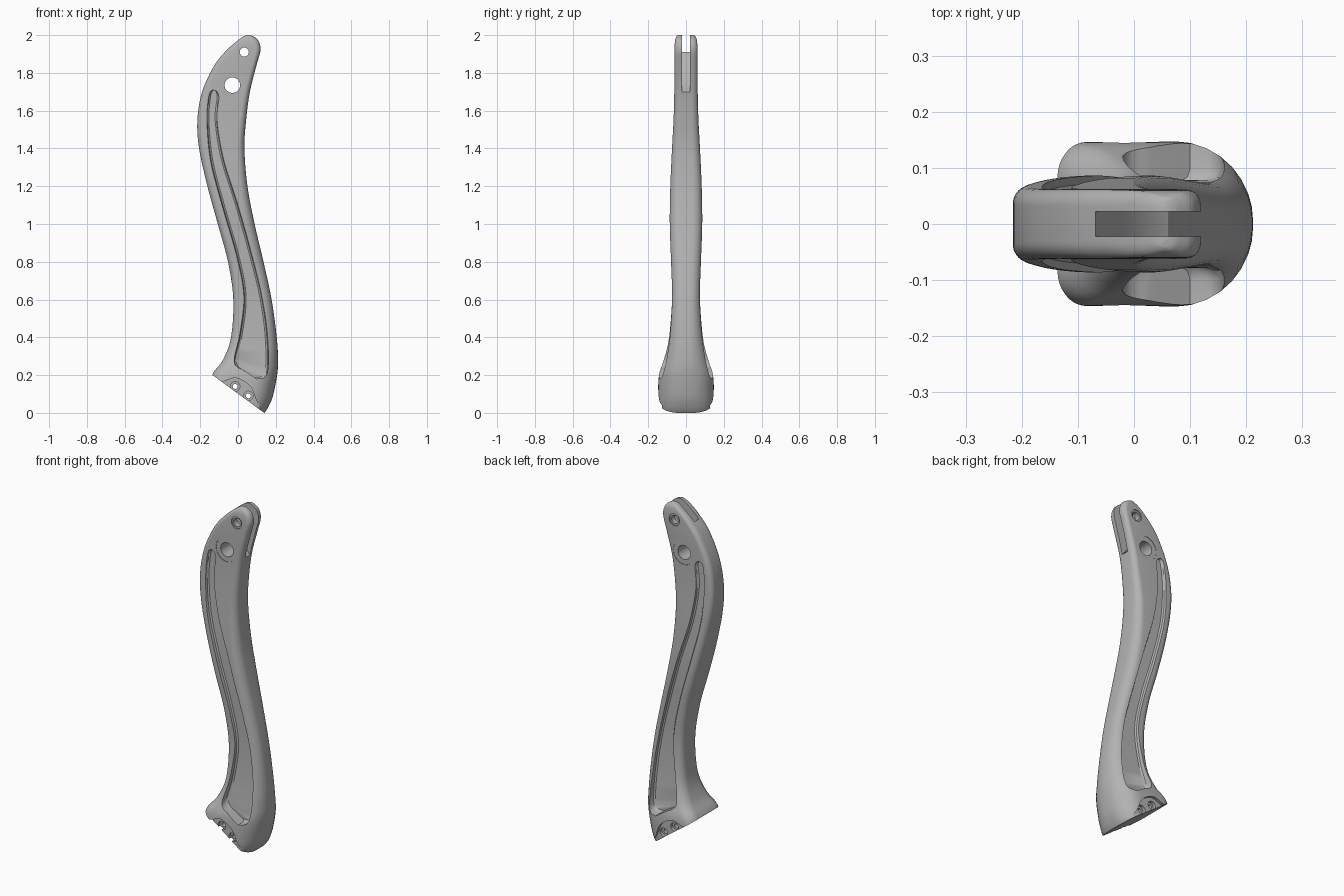
import bpy, bmesh
from math import sin, cos, pi
from mathutils import Vector

cube = bpy.data.objects.get("Cube")
if cube:
    bpy.data.objects.remove(cube, do_unlink=True)

grey = bpy.data.materials.new("satin_grey")
grey.use_nodes = True
COLOUR = (0.45, 0.45, 0.45, 1)
grey.diffuse_color = COLOUR
grey.node_tree.nodes["Principled BSDF"].inputs["Base Color"].default_value = COLOUR


def smooth_rows(rows, steps):
    """Catmull-Rom interpolation between rows of values."""
    out = []
    for i in range(len(rows) - 1):
        p1, p2 = Vector(rows[i]), Vector(rows[i + 1])
        p0 = Vector(rows[i - 1]) if i else p1
        p3 = Vector(rows[i + 2]) if i + 2 < len(rows) else p2
        for k in range(steps):
            t = k / steps
            out.append(p1 + (p2 - p0) * t / 2 + (2 * p0 - 5 * p1 + 4 * p2 - p3) * t**2 / 2
                       + (3 * p1 - p0 - 3 * p2 + p3) * t**3 / 2)
    out.append(Vector(rows[-1]))
    return out


def loft(name, rings, base_plane=None):
    """Skin closed rings into a capped solid, optionally trimmed by a plane."""
    bm = bmesh.new()
    loops = [[bm.verts.new(p) for p in ring] for ring in rings]
    n = len(loops[0])
    for a, b in zip(loops, loops[1:]):
        for i in range(n):
            bm.faces.new((a[i], a[(i + 1) % n], b[(i + 1) % n], b[i]))
    bm.faces.new(loops[0])
    bm.faces.new(loops[-1])
    if base_plane:
        point, normal = base_plane
        cut = bmesh.ops.bisect_plane(bm, geom=bm.verts[:] + bm.edges[:] + bm.faces[:],
                                     plane_co=point, plane_no=normal, clear_outer=True)
        rim = [e for e in bm.edges if e.is_boundary]
        bmesh.ops.holes_fill(bm, edges=rim)
    bmesh.ops.recalc_face_normals(bm, faces=bm.faces[:])
    mesh = bpy.data.meshes.new(name)
    bm.to_mesh(mesh)
    bm.free()
    mesh.materials.append(grey)
    obj = bpy.data.objects.new(name, mesh)
    bpy.context.collection.objects.link(obj)
    return obj


def prism(name, outline, y0, y1):
    return loft(name, [[(x, y, z) for x, z in outline] for y in (y0, y1)])


def disc(x, z, r, sides=32):
    return [(x + r * cos(2 * pi * i / sides), z + r * sin(2 * pi * i / sides)) for i in range(sides)]


def section(z, left, right, half, round_left, round_right):
    """Horizontal slice: a rectangle with its own corner rounding at each end."""
    width = right - left
    rl = min(round_left, width * 0.45, half * 0.95)
    rx = min(round_right, width * 0.5)
    ry = min(round_right * 1.1, half * 0.95)
    corners = ((right - rx, half - ry, rx, ry), (left + rl, half - rl, rl, rl),
               (left + rl, rl - half, rl, rl), (right - rx, ry - half, rx, ry))
    return [(cx + ax * cos((q + k / 8) * pi / 2), cy + ay * sin((q + k / 8) * pi / 2), z)
            for q, (cx, cy, ax, ay) in enumerate(corners) for k in range(9)]


# Handle body: height, left edge, right edge, half thickness, left and right rounding
stations = [
    (0.00, -0.15, 0.14, 0.140, 0.06, 0.10),
    (0.03, -0.15, 0.16, 0.147, 0.06, 0.11),
    (0.09, -0.15, 0.185, 0.148, 0.06, 0.12),
    (0.20, -0.137, 0.207, 0.143, 0.06, 0.12),
    (0.28, -0.08, 0.212, 0.118, 0.06, 0.10),
    (0.40, -0.037, 0.205, 0.090, 0.05, 0.07),
    (0.60, -0.025, 0.178, 0.074, 0.035, 0.05),
    (0.80, -0.053, 0.135, 0.079, 0.035, 0.05),
    (1.00, -0.107, 0.088, 0.086, 0.035, 0.05),
    (1.20, -0.162, 0.050, 0.083, 0.035, 0.045),
    (1.40, -0.206, 0.034, 0.074, 0.035, 0.04),
    (1.55, -0.215, 0.043, 0.066, 0.03, 0.035),
    (1.70, -0.190, 0.063, 0.062, 0.03, 0.03),
    (1.84, -0.125, 0.098, 0.062, 0.03, 0.025),
    (1.92, -0.060, 0.119, 0.061, 0.03, 0.025),
    (1.97, -0.003, 0.108, 0.058, 0.025, 0.025),
    (1.993, 0.030, 0.082, 0.050, 0.02, 0.02),
    (2.00, 0.045, 0.065, 0.042, 0.01, 0.01)]
handle = loft("handle", [section(*s) for s in smooth_rows(stations, 5)],
              ((0.125, 0, 0.01), (-0.59, 0, -0.807)))

cutters = []

# Long side pockets: left x, z, right x, z, floor depth
pocket_rows = [
    (0.03, 0.225, 0.10, 0.18, 0.078),
    (-0.02, 0.27, 0.155, 0.21, 0.077),
    (0.01, 0.42, 0.157, 0.40, 0.062),
    (0.03, 0.62, 0.127, 0.62, 0.056),
    (-0.01, 0.84, 0.073, 0.84, 0.061),
    (-0.085, 1.10, 0.0, 1.10, 0.065),
    (-0.147, 1.34, -0.075, 1.34, 0.058),
    (-0.165, 1.55, -0.11, 1.55, 0.049),
    (-0.155, 1.68, -0.10, 1.67, 0.046),
    (-0.135, 1.71, -0.115, 1.705, 0.046)]
for side in (-1, 1):
    rings = []
    for xl, zl, xr, zr, floor in smooth_rows(pocket_rows, 5):
        inset = min(0.2, 0.013 / (xr - xl))
        shape = ((0, 0.3), (0, floor + 0.02), (inset * 0.35, floor + 0.006), (inset, floor),
                 (1 - inset, floor), (1 - inset * 0.35, floor + 0.006), (1, floor + 0.02), (1, 0.3))
        rings.append([(xl + (xr - xl) * u, side * y, zl + (zr - zl) * u) for u, y in shape])
    cutters.append(loft("pocket_cutter", rings))

    # Scalloped screw pads beside the foot
    scallop = smooth_rows([(-0.16, 0.19), (-0.12, 0.172), (-0.08, 0.165), (-0.01, 0.185),
                           (0.065, 0.14), (0.10, 0.06), (0.135, 0.015)], 5)
    pad = [tuple(p) for p in scallop] + [(0.13, -0.1), (-0.16, -0.1)]
    cutters.append(prism("pad_cutter", pad, side * 0.128, side * 0.3))

    # Counterbores around the screw and pin holes
    for x, z, r, depth in ((-0.015, 0.14, 0.025, 0.11), (0.055, 0.09, 0.025, 0.11),
                           (0.033, 1.91, 0.034, 0.054), (-0.03, 1.735, 0.07, 0.06)):
        cutters.append(prism("counterbore_cutter", disc(x, z, r), side * depth, side * 0.3))

# Fork slot at the top
cutters.append(prism("slot_cutter", [(-0.3, 1.915), (-0.07, 1.915), (-0.045, 1.86), (-0.01, 1.80),
                                     (0.06, 1.70), (0.3, 1.6), (0.3, 2.1), (-0.3, 2.1)], -0.022, 0.022))

# Through holes
for x, z, r in ((-0.03, 1.735, 0.041), (0.033, 1.91, 0.024), (-0.015, 0.14, 0.013), (0.055, 0.09, 0.013)):
    cutters.append(prism("hole_cutter", disc(x, z, r), -0.31, 0.31))

bpy.ops.object.select_all(action="DESELECT")
bpy.context.view_layer.objects.active = handle
handle.select_set(True)
for cutter in cutters:
    cutter.hide_render = True
    mod = handle.modifiers.new("cut", "BOOLEAN")
    mod.operation = "DIFFERENCE"
    mod.solver = "EXACT"
    mod.object = cutter
    bpy.ops.object.modifier_apply(modifier=mod.name)
    bpy.data.objects.remove(cutter, do_unlink=True)
bpy.ops.object.shade_smooth_by_angle(angle=0.6)
